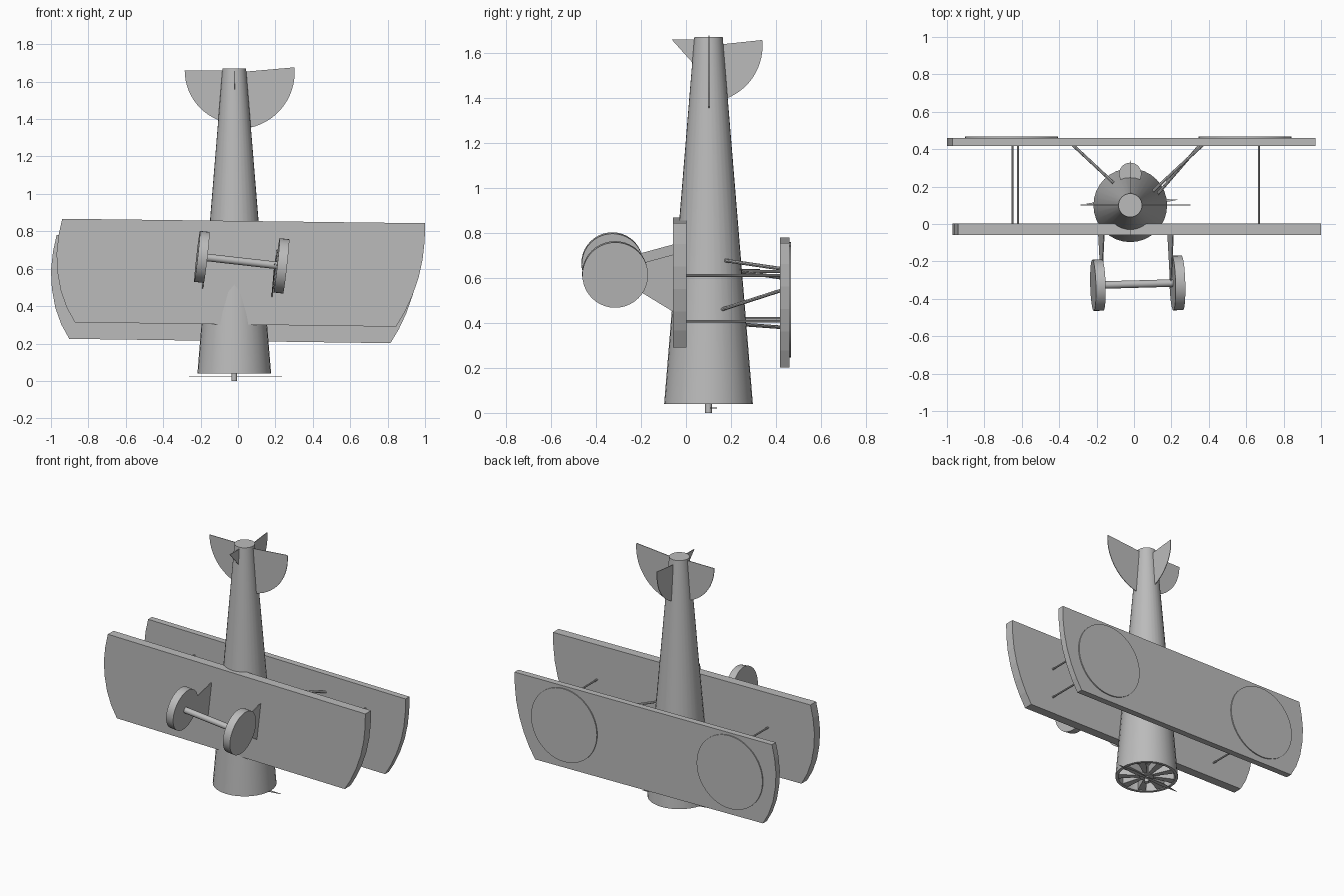
import bpy, bmesh, math
from mathutils import Vector

if "Cube" in bpy.data.objects:
    bpy.data.objects.remove(bpy.data.objects["Cube"])

GREY = bpy.data.materials.new("plain grey")
GREY.diffuse_color = (0.5, 0.5, 0.5, 1)
GREY.use_nodes = True
GREY.node_tree.nodes["Principled BSDF"].inputs["Base Color"].default_value = GREY.diffuse_color
CX, CY = -0.02, 0.10          # fuselage axis


def finish(name, bm, smooth=False):
    bmesh.ops.recalc_face_normals(bm, faces=bm.faces[:])
    me = bpy.data.meshes.new(name)
    bm.to_mesh(me)
    bm.free()
    me.materials.append(GREY)
    ob = bpy.data.objects.new(name, me)
    bpy.context.collection.objects.link(ob)
    if smooth:
        bpy.context.view_layer.objects.active = ob
        ob.select_set(True)
        bpy.ops.object.shade_smooth_by_angle(angle=math.radians(35))
        ob.select_set(False)
    return ob


def rod(name, p, q, r, sides=8):
    """Cylinder between two points."""
    p, q = Vector(p), Vector(q)
    d = q - p
    bm = bmesh.new()
    bmesh.ops.create_cone(bm, cap_ends=True, segments=sides,
                          radius1=r, radius2=r, depth=d.length)
    rot = d.to_track_quat('Z', 'Y').to_matrix().to_4x4()
    bmesh.ops.transform(bm, matrix=rot, verts=bm.verts)
    bmesh.ops.translate(bm, vec=(p + q) / 2, verts=bm.verts)
    return finish(name, bm, True)


def plate(name, pts, push):
    """Flat outline extruded by a vector."""
    bm = bmesh.new()
    face = bm.faces.new([bm.verts.new(p) for p in pts])
    ext = bmesh.ops.extrude_face_region(bm, geom=[face])
    bmesh.ops.translate(bm, vec=push,
                        verts=[v for v in ext["geom"] if isinstance(v, bmesh.types.BMVert)])
    return finish(name, bm)


# Fuselage: tapered tube with a recessed nose
profile = [(0, 1.67), (0.063, 1.67), (0.197, 0.04), (0.178, 0.04), (0.173, 0.10), (0, 0.10)]
bm = bmesh.new()
vs = [bm.verts.new((CX + r, CY, z)) for r, z in profile]
es = [bm.edges.new(e) for e in zip(vs, vs[1:])]
bmesh.ops.spin(bm, geom=vs + es, cent=(CX, CY, 0), axis=(0, 0, 1),
               angle=2 * math.pi, steps=32)
bmesh.ops.remove_doubles(bm, verts=bm.verts[:], dist=1e-4)
finish("fuselage", bm, True)

# Radial engine in the nose
for i in range(9):
    a = 2 * math.pi * i / 9
    c, s = math.cos(a), math.sin(a)
    outline = [(0.03, -0.010), (0.18, -0.026), (0.18, 0.026), (0.03, 0.010)]
    plate("engine_cylinder", [(CX + u * c - v * s, CY + u * s + v * c, 0.045)
                              for u, v in outline], (0, 0, 0.05))
rod("engine_core", (CX, CY, 0.04), (CX, CY, 0.10), 0.045, 18)
rod("propeller_shaft", (CX, CY, 0), (CX, CY, 0.05), 0.015, 12)

# Two slim propeller blades
for side in (-1, 1):
    d = Vector((side * 0.999, side * 0.046, 0))
    n = Vector((-d.y, d.x, 0))
    hub = Vector((-0.0135, 0.118, 0.02))
    plate("propeller_blade", [hub + d * u + n * v for u, v in
                              ((0, -0.008), (0.12, -0.018), (0.25, 0), (0.12, 0.014), (0, 0.008))],
          (0, 0, 0.003))

# Wings share one outline
wing = [(-0.94, 0.867), (-0.959, 0.78), (-0.970, 0.68), (-0.965, 0.58), (-0.947, 0.48),
        (-0.915, 0.39), (-0.872, 0.313), (0.845, 0.29), (0.89, 0.365), (0.93, 0.45),
        (0.965, 0.55), (0.987, 0.65), (0.998, 0.75), (1.0, 0.843)]
plate("lower_wing", [(x, -0.058, z) for x, z in wing], (0, 0.061, 0))
plate("upper_wing", [(x - 0.03, 0.418, z - 0.088) for x, z in wing], (0, 0.042, 0))

# Round panels on the upper wing
for x, z in ((-0.655, 0.51), (0.593, 0.495)):
    rod("wing_disc", (x, 0.455, z), (x, 0.467, z), 0.248, 48)

# Upright struts between the wings
for x, z in ((-0.65, 0.42), (-0.62, 0.628), (0.668, 0.407), (0.668, 0.61)):
    rod("wing_strut", (x, -0.01, z), (x, 0.43, z), 0.006)

# Slanted struts from the fuselage to the upper wing
for p, q in (((0.10, 0.13, 0.45), (0.355, 0.425, 0.545)),
             ((0.10, 0.175, 0.677), (0.37, 0.425, 0.64)),
             ((-0.11, 0.22, 0.395), (-0.33, 0.425, 0.38)),
             ((-0.11, 0.22, 0.63), (-0.33, 0.425, 0.60))):
    rod("slanted_strut", p, q, 0.008)

# Thin windshield disc standing on the fuselage
rod("windshield", (CX, 0.268, 0.634), (CX, 0.268, 0.640), 0.06, 24)

# Landing gear: axle, wheels and triangular legs
hubs = [Vector((-0.193, -0.327, 0.663)), Vector((0.232, -0.315, 0.615))]
axis = (hubs[1] - hubs[0]).normalized()
rod("axle", hubs[0], hubs[1], 0.02, 16)
for hub, r in zip(hubs, (0.137, 0.146)):
    rod("wheel", hub - axis * 0.026, hub + axis * 0.026, r, 40)
for x, z in ((-0.178, 0.49), (0.192, 0.445)):
    plate("gear_leg", [(x - 0.014, -0.05, z), (x + 0.016, -0.05, z + 0.26),
                       (x + 0.002, -0.345, z + 0.18)], (0.005, 0, 0))


# Tail surfaces: thin quarter-round plates
def quarter(name, centre, radius, a0, a1, vertical, push):
    pts = [(0, 0)] + [(radius * math.cos(a0 + (a1 - a0) * i / 16),
                       radius * math.sin(a0 + (a1 - a0) * i / 16)) for i in range(17)]
    x, y, z = centre
    plate(name, [(x, y + u, z + v) if vertical else (x + u, y, z + v) for u, v in pts], push)


rad = math.radians
quarter("left_stabilizer", (0.0, 0.10, 1.66), 0.285, rad(180), rad(270), False, (0, 0.004, 0))
quarter("right_stabilizer", (0.0, 0.10, 1.65), 0.303, rad(270), rad(365), False, (0, 0.004, 0))
quarter("rear_fin", (CX, 0.09, 1.63), 0.25, rad(270), rad(366), True, (0.004, 0, 0))
plate("front_fin", [(CX, -0.063, 1.658), (CX, 0.07, 1.658), (CX, 0.07, 1.52),
                    (CX, 0.025, 1.56), (CX, -0.02, 1.61)], (0.004, 0, 0))
